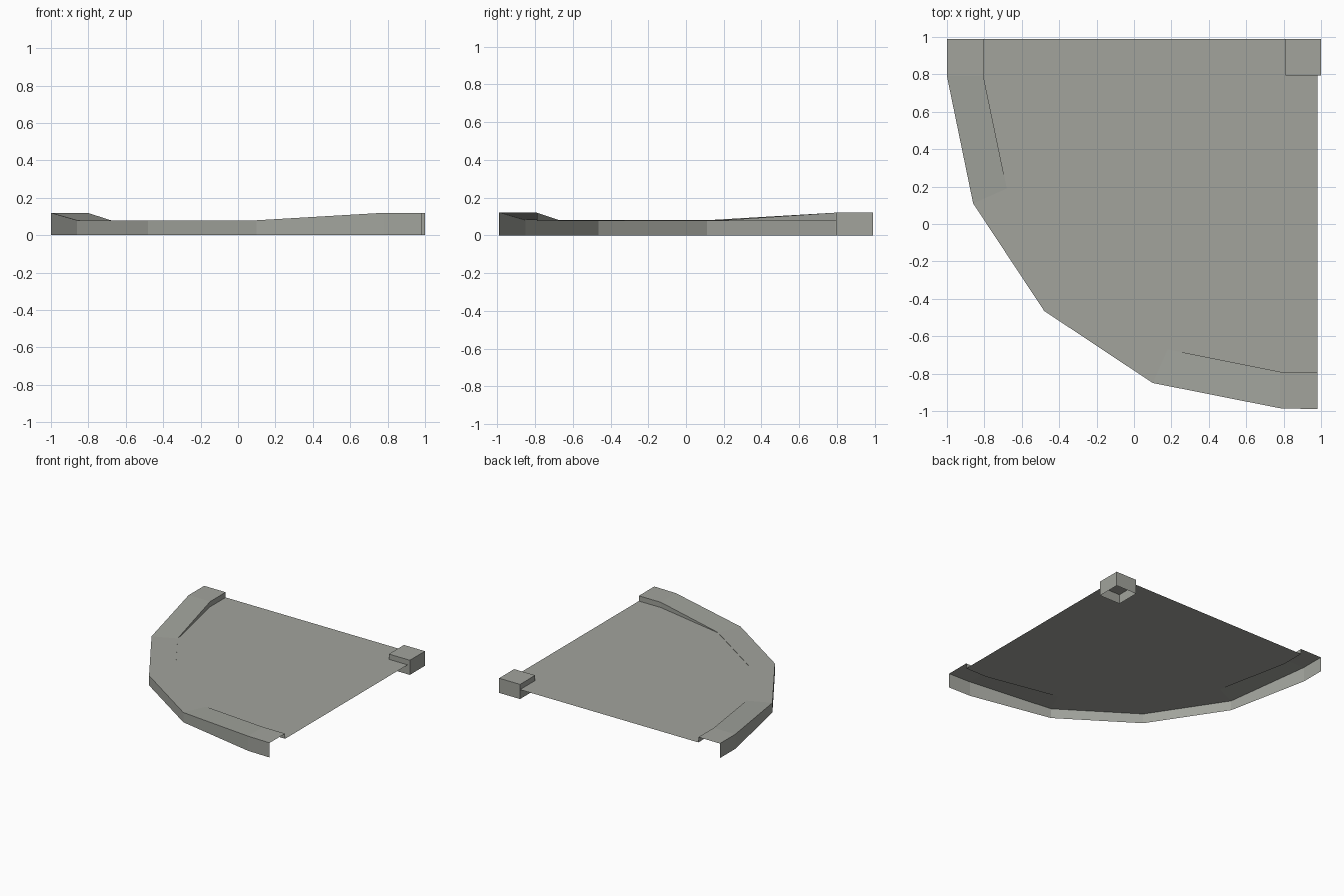
import bpy, bmesh

if "Cube" in bpy.data.objects:
    bpy.data.objects.remove(bpy.data.objects["Cube"])

FLOOR_Z = 0.077

stone = bpy.data.materials.new("warm grey stone")
stone.diffuse_color = (0.36, 0.37, 0.335, 1)
stone.use_nodes = True
stone.node_tree.nodes["Principled BSDF"].inputs["Base Color"].default_value = stone.diffuse_color


def make_object(name, bm):
    mesh = bpy.data.meshes.new(name)
    bm.to_mesh(mesh)
    bm.free()
    mesh.materials.append(stone)
    ob = bpy.data.objects.new(name, mesh)
    bpy.context.collection.objects.link(ob)
    return ob


# Each station across the kerb: outer xy, inner xy, top height
stations = [
    ((-1.00, 0.99), (-0.805, 0.99), 0.12),
    ((-1.00, 0.79), (-0.805, 0.79), 0.12),
    ((-0.86, 0.11), (-0.68, 0.19), 0.08),
    ((-0.48, -0.465), (-0.34, -0.325), 0.08),
    ((0.10, -0.85), (0.18, -0.67), 0.08),
    ((0.78, -0.985), (0.78, -0.79), 0.12),
    ((0.98, -0.99), (0.98, -0.79), 0.12),
]

# Curved kerb: outer wall, top and low inner lip, open underneath and at the ends
bm = bmesh.new()
rows = []
for (ox, oy), (ix, iy), h in stations:
    rows.append([bm.verts.new(p) for p in (
        (ox, oy, 0), (ox, oy, h), (ix, iy, h), (ix, iy, FLOOR_Z))])
for a, b in zip(rows, rows[1:]):
    for k in range(3):
        bm.faces.new((a[k], b[k], b[k + 1], a[k + 1]))
make_object("curved_kerb", bm)

# Flat road surface bounded by the inner kerb line
bm = bmesh.new()
outline = [inner for _, inner, _ in stations] + [(0.98, 0.99)]
bm.faces.new([bm.verts.new((x, y, FLOOR_Z)) for x, y in outline])
make_object("road_surface", bm)

# Kerb block in the inside corner, open underneath
bm = bmesh.new()
bmesh.ops.create_cube(bm, size=1)
bmesh.ops.scale(bm, vec=(0.19, 0.195, 0.12), verts=bm.verts)
bmesh.ops.translate(bm, vec=(0.905, 0.8925, 0.06), verts=bm.verts)
bm.normal_update()
bmesh.ops.delete(bm, geom=[f for f in bm.faces if f.normal.z < -0.5],
                 context='FACES_ONLY')
make_object("corner_kerb_block", bm)
